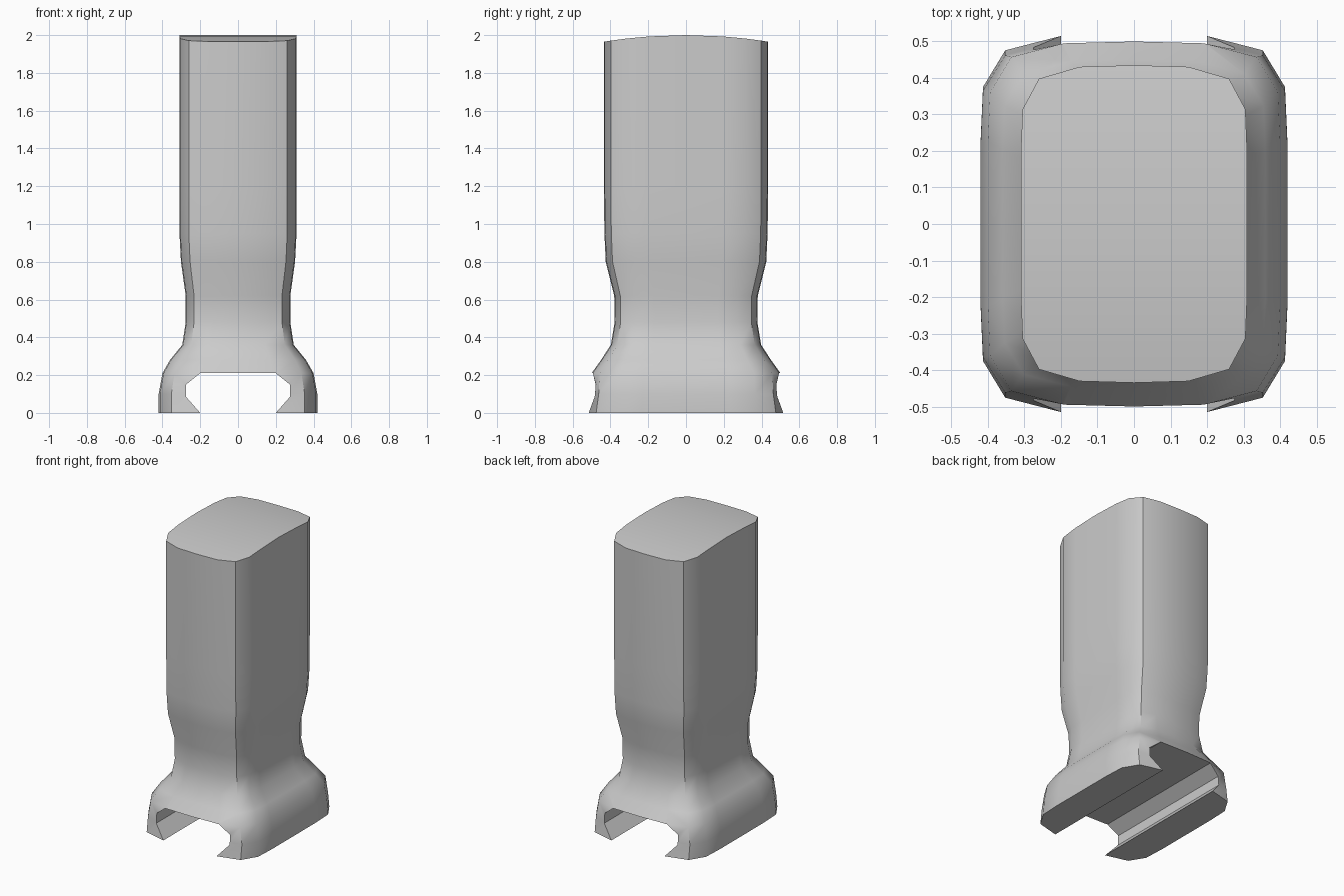
import bpy
import bmesh

cube = bpy.data.objects.get("Cube")
if cube:
    bpy.data.objects.remove(cube, do_unlink=True)

grey = bpy.data.materials.new("plain grey")
grey.use_nodes = True
colour = (0.6, 0.6, 0.6, 1)
grey.diffuse_color = colour
grey.node_tree.nodes["Principled BSDF"].inputs["Base Color"].default_value = colour

# Rounded-rectangle quadrant as fractions of half width and half depth
QUADRANT = [(1, 0), (1, .45), (.985, .722), (.84, .915), (.48, .99), (0, 1)]
# Height, half width, half depth
SECTIONS = [(0, .42, .52), (.1, .42, .505), (.21, .4, .5), (.28, .36, .45),
            (.36, .295, .398), (.48, .277, .378), (.62, .277, .38),
            (.8, .302, .425), (.95, .31, .432), (1.2, .31, .435), (2, .31, .435)]
CROWN = .035


def outline():
    half = QUADRANT + [(-x, y) for x, y in QUADRANT[-2::-1]]
    return half + [(x, -y) for x, y in half[-2:0:-1]]


def mesh_object(name, bm):
    bmesh.ops.recalc_face_normals(bm, faces=bm.faces)
    mesh = bpy.data.meshes.new(name)
    bm.to_mesh(mesh)
    bm.free()
    mesh.materials.append(grey)
    obj = bpy.data.objects.new(name, mesh)
    bpy.context.collection.objects.link(obj)
    return obj


def loft(bm, rings):
    for low, high in zip(rings, rings[1:]):
        n = len(low)
        for i in range(n):
            j = (i + 1) % n
            bm.faces.new((low[i], low[j], high[j], high[i]))


# Body lofted through the sections, with the top crowned from front to back
bm = bmesh.new()
rings = []
for z, w, d in SECTIONS:
    drop = CROWN if z == 2 else 0
    rings.append([bm.verts.new((x * w, y * d, z - drop * y * y)) for x, y in outline()])
loft(bm, rings)
bm.faces.new(rings[0])

# Crowned cap made of strips across the width
top = rings[-1]
n = len(top)
half = n // 2
quarter = n // 4
for k in range(-quarter, quarter):
    strip = [top[k % n], top[(k + 1) % n], top[(half - k - 1) % n], top[(half - k) % n]]
    bm.faces.new(list(dict.fromkeys(strip)))
body = mesh_object("body", bm)

# Undercut slot running front to back through the foot
bm = bmesh.new()
side = [(.2, -.05), (.2, 0), (.275, .085), (.275, .15), (.2, .21)]
profile = side + [(-x, z) for x, z in reversed(side)]
ends = [[bm.verts.new((x, y, z)) for x, z in profile] for y in (-1, 1)]
loft(bm, ends)
for end in ends:
    bm.faces.new(end)
cutter = mesh_object("slot_cutter", bm)
cutter.hide_render = True

bpy.ops.object.select_all(action='DESELECT')
body.select_set(True)
bpy.context.view_layer.objects.active = body
cut = body.modifiers.new("slot", 'BOOLEAN')
cut.operation = 'DIFFERENCE'
cut.solver = 'EXACT'
cut.object = cutter
bpy.ops.object.modifier_apply(modifier=cut.name)
bpy.data.objects.remove(cutter, do_unlink=True)
bpy.ops.object.shade_smooth_by_angle(angle=0.65)
